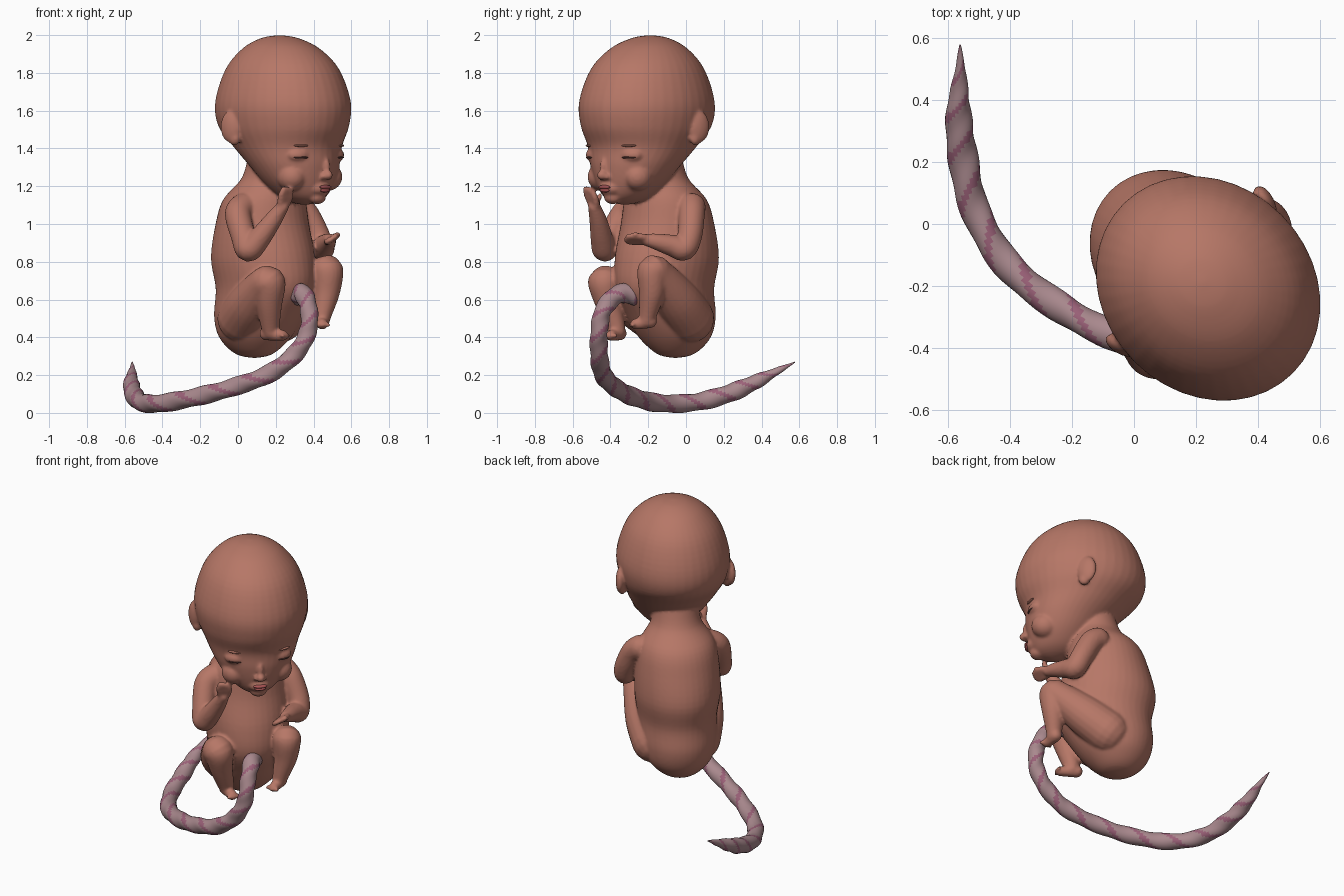
import bpy, math
from mathutils import Vector

if "Cube" in bpy.data.objects:
    bpy.data.objects.remove(bpy.data.objects["Cube"])

S = math.sqrt(0.5)
U0 = 0.022                     # sideways offset of the body's mid plane


def P(u, v, z):
    """Body frame (u = its left, v = forward) to world: it faces diagonally."""
    u += U0
    return Vector(((u + v) * S, (u - v) * S, z))


def material(name, rgb):
    m = bpy.data.materials.new(name)
    m.diffuse_color = (*rgb, 1)
    m.use_nodes = True
    m.node_tree.nodes["Principled BSDF"].inputs["Base Color"].default_value = m.diffuse_color
    return m


SKIN = material("skin", (0.47, 0.185, 0.135))
LIP = material("lip", (0.40, 0.09, 0.09))
LASH = material("lash", (0.10, 0.04, 0.035))
CORD = material("cord", (0.40, 0.25, 0.27))
VEIN = material("vein", (0.33, 0.12, 0.19))


def spline(rows, n):
    """Catmull-Rom through tuples of any length."""
    rows = [rows[0]] + list(rows) + [rows[-1]]
    out = []
    for a, b, c, d in zip(rows, rows[1:], rows[2:], rows[3:]):
        for k in range(n):
            t = k / n
            out.append([0.5 * (2 * q + (r - p) * t + (2 * p - 5 * q + 4 * r - s) * t * t
                               + (3 * q - p - 3 * r + s) * t ** 3)
                        for p, q, r, s in zip(a, b, c, d)])
    return out + [list(rows[-1])]


def skin_rings(name, rings, mats, stripe=None):
    n = len(rings[0])
    verts = [p for r in rings for p in r]
    faces, idx = [], []
    for i in range(len(rings) - 1):
        for j in range(n):
            k = (j + 1) % n
            faces.append((i * n + j, i * n + k, (i + 1) * n + k, (i + 1) * n + j))
            idx.append(stripe(i, j) if stripe else 0)
    faces += [tuple(range(n))[::-1], tuple(range(len(verts) - n, len(verts)))]
    idx += [0, 0]
    me = bpy.data.meshes.new(name)
    me.from_pydata(verts, [], faces)
    for m in mats:
        me.materials.append(m)
    for p, i in zip(me.polygons, idx):
        p.material_index, p.use_smooth = i, True
    ob = bpy.data.objects.new(name, me)
    bpy.context.collection.objects.link(ob)
    return ob


def loft(name, rows, seg=40):
    """Rows: z, forward centre, half width, half depth."""
    rings = []
    for z, v, a, b in spline(rows, 5):
        a, b = max(a, 0.002), max(b, 0.002)
        rings.append([P(a * math.cos(t), v + b * math.sin(t), z)
                      for t in (j * math.tau / seg for j in range(seg))])
    return skin_rings(name, rings, [SKIN])


def tube(name, rows, n=6, seg=20, mats=None, stripe=None, lump=None):
    """Round-ended tube through world points x, y, z, radius."""
    pts = spline(rows, n)
    cs, rs = [Vector(p[:3]) for p in pts], [p[3] for p in pts]
    t0, t1 = (cs[1] - cs[0]).normalized(), (cs[-1] - cs[-2]).normalized()
    caps = [math.radians(d) for d in (88, 65, 42, 20)]
    cs = [cs[0] - t0 * rs[0] * math.sin(a) for a in caps] + cs + \
         [cs[-1] + t1 * rs[-1] * math.sin(a) for a in reversed(caps)]
    rs = [rs[0] * math.cos(a) for a in caps] + rs + [rs[-1] * math.cos(a) for a in reversed(caps)]
    rings, side = [], Vector((0.31, 0.52, 0.79))
    for i, (c, r) in enumerate(zip(cs, rs)):
        t = (cs[min(i + 1, len(cs) - 1)] - cs[max(i - 1, 0)]).normalized()
        side = (side - t * side.dot(t)).normalized()
        up = t.cross(side)
        rings.append([c + (side * math.cos(a) + up * math.sin(a)) * r * (lump(i, j) if lump else 1)
                      for j, a in ((j, j * math.tau / seg) for j in range(seg))])
    return skin_rings(name, rings, mats or [SKIN], stripe)


def ball(name, u, v, z, size, turn=0, mat=SKIN):
    bpy.ops.mesh.primitive_uv_sphere_add(segments=24, ring_count=14, location=P(u, v, z),
                                         rotation=(0, 0, math.radians(turn - 45)))
    ob = bpy.context.object
    ob.name, ob.scale = name, (size[1], size[0], size[2])
    ob.data.materials.append(mat)
    bpy.ops.object.shade_smooth()
    return ob


# Torso and head
torso = loft("torso", [(0.29, .10, 0, 0), (.305, .10, .08, .085), (.35, .10, .145, .15),
                       (.42, .11, .20, .205), (.52, .135, .225, .25), (.66, .18, .235, .285),
                       (.82, .165, .255, .295), (1.0, .16, .245, .25), (1.13, .175, .22, .215),
                       (1.24, .215, .15, .15), (1.36, .26, .14, .15)])
parts = [torso, loft("head", [(2.0, .29, 0, 0), (1.985, .29, .09, .10), (1.93, .30, .19, .215),
                              (1.82, .31, .28, .32), (1.65, .315, .333, .383),
                              (1.52, .32, .322, .37), (1.41, .35, .28, .295), (1.31, .40, .238, .24),
                              (1.22, .435, .185, .19), (1.15, .46, .12, .14), (1.115, .475, .06, .08),
                              (1.10, .48, 0, 0)])]

# Face and ears
for s in (-1, 1):
    parts += [ball("ear", s * .325, .25, 1.515, (.03, .06, .085), s * -18),
              ball("ear_lobe", s * .315, .265, 1.455, (.026, .035, .04)),
              ball("cheek", s * .135, .515, 1.25, (.075, .08, .075)),
              ball("eyelid", s * .145, .575, 1.365, (.06, .035, .035), s * 28),
              ball("nostril", s * .022, .635, 1.25, (.018, .022, .016))]
    ball("eye_slit", s * .148, .595, 1.352, (.042, .016, .007), s * 28, LASH)
    ball("brow", s * .15, .60, 1.415, (.04, .012, .007), s * 28, SKIN)
parts += [ball("nose_tip", 0, .645, 1.258, (.027, .035, .026)),
          ball("nose_bridge", 0, .63, 1.30, (.022, .03, .055)),
          ball("muzzle", 0, .58, 1.19, (.07, .06, .045)),
          ball("chin", 0, .57, 1.14, (.05, .045, .035))]
ball("upper_lip", 0, .633, 1.195, (.042, .016, .011), mat=LIP)
ball("lower_lip", 0, .629, 1.178, (.034, .017, .011), mat=LIP)

# Arms
parts += [tube("right_arm", [(.03, -.27, 1.09, .075), (.0, -.33, 1.05, .07), (.03, -.40, .93, .066),
                             (.055, -.43, .865, .066), (.11, -.445, .92, .06), (.185, -.465, 1.02, .047),
                             (.235, -.485, 1.09, .034)]),
          tube("left_arm", [(.31, .03, 1.09, .075), (.36, .03, 1.05, .07), (.42, .02, .94, .066),
                            (.445, -.01, .87, .064), (.455, -.07, .885, .058), (.475, -.15, .905, .045),
                            (.485, -.20, .915, .035)])]


def hand(name, wrist, palm, tip, across, thumb):
    """Palm, four fingers side by side and a thumb."""
    w, p, t, a, th = map(Vector, (wrist, palm, tip, across, thumb))
    out = []
    for i in range(4):
        o = a * (i - 1.5)
        out.append(tube(name + "_finger", [(*(w + o * .5), .02), (*(p + o), .019),
                                           (*(t + o - (t - p) * .12 * abs(i - 1.3)), .014)], 4, 10))
    return out + [tube(name + "_thumb", [(*w, .018), (*th, .014)], 4, 10)]


parts += hand("right_hand", (.235, -.485, 1.09), (.25, -.50, 1.14), (.265, -.515, 1.185),
              (.014, .014, -.006), (.225, -.455, 1.15))
parts += hand("left_hand", (.485, -.20, .915), (.495, -.25, .92), (.495, -.32, .92),
              (.015, 0, .010), (.53, -.27, .945))

# Legs and feet
parts += [tube("right_leg", [(.02, -.16, .50, .13), (.07, -.28, .58, .12), (.14, -.41, .68, .092),
                             (.165, -.43, .68, .088), (.165, -.41, .58, .07), (.17, -.375, .47, .052),
                             (.175, -.365, .43, .045)]),
          tube("left_leg", [(.22, .02, .50, .13), (.33, -.05, .60, .12), (.45, -.15, .73, .09),
                            (.475, -.175, .745, .084), (.47, -.18, .64, .07), (.45, -.20, .53, .05),
                            (.445, -.21, .49, .042)])]
for side, heel, toe in (("right", (.15, -.35, .42), (.235, -.395, .41)),
                        ("left", (.445, -.19, .485), (.445, -.265, .47))):
    h, t = Vector(heel), Vector(toe)
    across = (t - h).cross(Vector((0, 0, 1))).normalized() * .017
    parts.append(tube(side + "_foot", [(*h, .037), (*t, .03)], 4, 14))
    for i in range(-2, 3):
        c = t + (t - h).normalized() * (.026 - .004 * abs(i)) + across * i
        parts.append(tube(side + "_toe", [(*t, .013), (*c, .012)], 2, 8))

# Fuse the skin parts into one soft surface
bpy.ops.object.select_all(action='DESELECT')
for ob in parts:
    ob.select_set(True)
bpy.context.view_layer.objects.active = torso
bpy.ops.object.join()
body = bpy.context.object
body.name = "body"
fuse = body.modifiers.new("fuse", 'REMESH')
fuse.mode, fuse.voxel_size, fuse.use_smooth_shade = 'VOXEL', 0.009, True
soft = body.modifiers.new("soften", 'SMOOTH')
soft.factor, soft.iterations = 0.5, 5

# Twisted cord with spiral veins, tapering to its free end
tube("umbilical_cord",
     [(.31, -.28, .62, .05), (.345, -.355, .63, .05), (.375, -.435, .55, .046), (.37, -.46, .43, .046),
      (.30, -.46, .31, .047), (.16, -.44, .205, .048), (-.03, -.375, .135, .047), (-.22, -.28, .085, .048),
      (-.40, -.14, .052, .048), (-.51, .04, .055, .047), (-.552, .22, .10, .048), (-.565, .36, .16, .040),
      (-.56, .48, .22, .02), (-.56, .575, .268, .003)],
     n=11, seg=24, mats=[CORD, VEIN],
     stripe=lambda i, j: int((j - 1.2 * i) % 12 < 2.5),
     lump=lambda i, j: 1 + .06 * math.cos(math.tau * (j - 1.2 * i) / 12))
